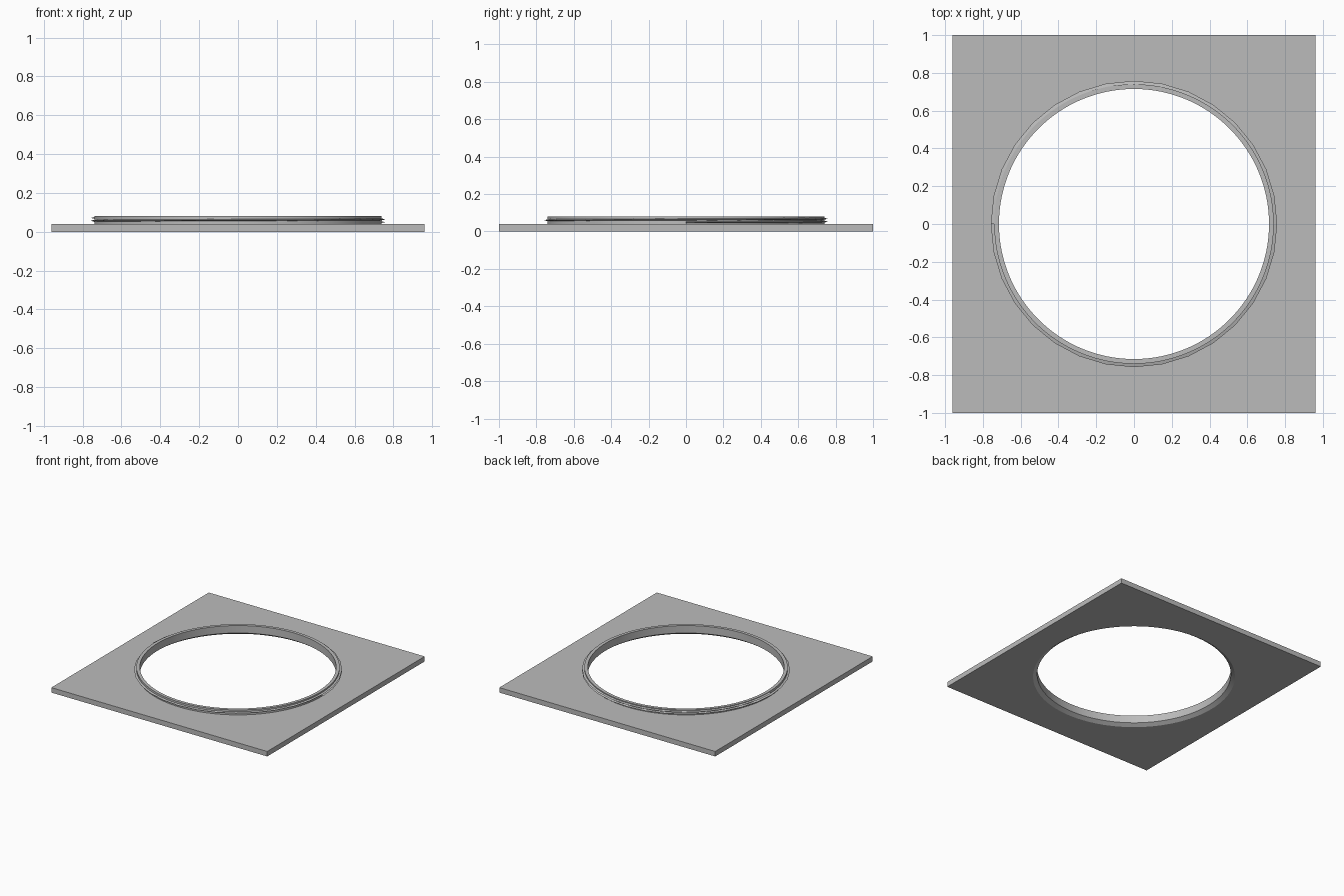
import bpy, bmesh, math

cube = bpy.data.objects.get("Cube")
if cube:
    bpy.data.objects.remove(cube, do_unlink=True)

grey = bpy.data.materials.new("plain_grey")
grey.use_nodes = True
colour = (0.5, 0.5, 0.5, 1)
grey.diffuse_color = colour
grey.node_tree.nodes["Principled BSDF"].inputs["Base Color"].default_value = colour

WIDTH, DEPTH, PLATE_TOP, NECK_TOP = 1.92, 2.0, 0.04, 0.08
BORE, NECK, CHAMFER, THREAD = 0.715, 0.74, 0.745, 0.758


def finish(name, bm):
    bmesh.ops.recalc_face_normals(bm, faces=bm.faces)
    mesh = bpy.data.meshes.new(name)
    bm.to_mesh(mesh)
    bm.free()
    mesh.materials.append(grey)
    obj = bpy.data.objects.new(name, mesh)
    bpy.context.collection.objects.link(obj)
    return obj


def sweep(name, profile, steps, segments, rise=0.0, closed=True):
    """Turn a (radius, z) profile about z; an open sweep climbs by rise per turn."""
    bm = bmesh.new()
    rings = []
    for i in range(steps if closed else steps + 1):
        a = math.tau * i / segments
        lift = rise * i / segments
        rings.append([bm.verts.new((r * math.cos(a), r * math.sin(a), z + lift))
                      for r, z in profile])
    n = len(profile)
    for i in range(steps):
        a, b = rings[i], rings[(i + 1) % len(rings)]
        for j in range(n):
            k = (j + 1) % n
            bm.faces.new((a[j], b[j], b[k], a[k]))
    if not closed:
        bm.faces.new(rings[0])
        bm.faces.new(rings[-1])
    return finish(name, bm)


def smooth(obj):
    bpy.ops.object.select_all(action='DESELECT')
    obj.select_set(True)
    bpy.context.view_layer.objects.active = obj
    bpy.ops.object.shade_smooth_by_angle(angle=math.radians(30))


# Flat plate with a round opening
bm = bmesh.new()
bmesh.ops.create_cube(bm, size=1)
bmesh.ops.scale(bm, vec=(WIDTH, DEPTH, PLATE_TOP), verts=bm.verts)
bmesh.ops.translate(bm, vec=(0, 0, PLATE_TOP / 2), verts=bm.verts)
plate = finish("base_plate", bm)

bm = bmesh.new()
bmesh.ops.create_cone(bm, cap_ends=True, segments=128, radius1=CHAMFER,
                      radius2=CHAMFER, depth=1)
cutter = finish("opening_cutter", bm)
cutter.hide_render = True
cutter.hide_viewport = True
cut = plate.modifiers.new("opening", 'BOOLEAN')
cut.operation = 'DIFFERENCE'
cut.solver = 'EXACT'
cut.object = cutter

# Neck ring lining the opening, chamfered underneath
neck = sweep("neck_ring", [(CHAMFER, 0), (BORE, 0.02), (BORE, NECK_TOP),
                           (NECK, NECK_TOP), (NECK, PLATE_TOP),
                           (CHAMFER, PLATE_TOP)], 128, 128)
smooth(neck)

# Raised screw thread winding around the neck
sweep("screw_thread", [(0.733, 0.042), (THREAD, 0.049), (0.733, 0.056)],
      48, 32, rise=0.015, closed=False)
